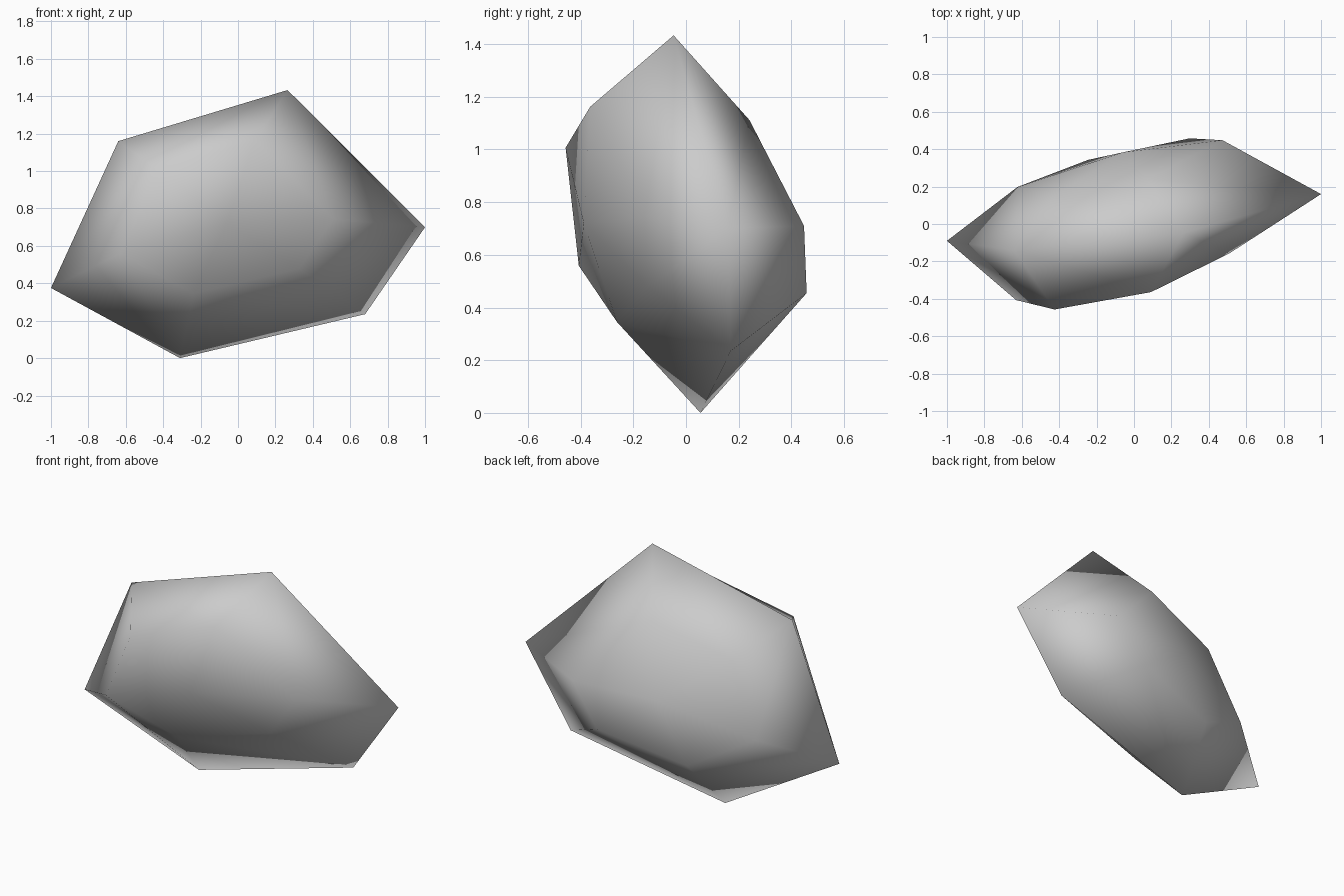
import bpy, bmesh

if "Cube" in bpy.data.objects:
    bpy.data.objects.remove(bpy.data.objects["Cube"])

# Six-sided rim of the stone
RIM = [(0.265, -0.047, 1.433), (-0.64, -0.14, 1.16), (-1.0, -0.09, 0.375),
       (-0.31, 0.055, 0.0), (0.68, 0.17, 0.235), (1.0, 0.16, 0.70)]


def ring(bm, scale, depth, dx, dz):
    """Rim outline shrunk in x and z, then pushed along y."""
    return [bm.verts.new((x * scale + dx, y + depth, z * scale + dz))
            for x, y, z in RIM]


bm = bmesh.new()
front = ring(bm, 0.57, -0.317, -0.06, 0.345)
rim = ring(bm, 1.0, 0.0, 0.0, 0.0)
back = ring(bm, 0.548, 0.288, -0.075, 0.326)

# Sloping sides
for a, b in ((front, rim), (rim, back)):
    for i in range(6):
        j = (i + 1) % 6
        bm.faces.new((a[i], a[j], b[j], b[i]))

# Shallow domed front and back, each fanned around a centre point
for outline, centre in ((front, (-0.06, -0.388, 0.72)),
                        (back, (-0.06, 0.383, 0.70))):
    pole = bm.verts.new(centre)
    for i in range(6):
        bm.faces.new((outline[i], outline[(i + 1) % 6], pole))
bmesh.ops.recalc_face_normals(bm, faces=bm.faces)
for f in bm.faces:
    f.smooth = True

mesh = bpy.data.meshes.new("stone")
bm.to_mesh(mesh)
bm.free()

# Plain grey stone
grey = bpy.data.materials.new("stone_grey")
grey.diffuse_color = (0.6, 0.6, 0.6, 1)
grey.use_nodes = True
grey.node_tree.nodes["Principled BSDF"].inputs["Base Color"].default_value = grey.diffuse_color
mesh.materials.append(grey)
stone = bpy.data.objects.new("stone", mesh)
bpy.context.collection.objects.link(stone)
